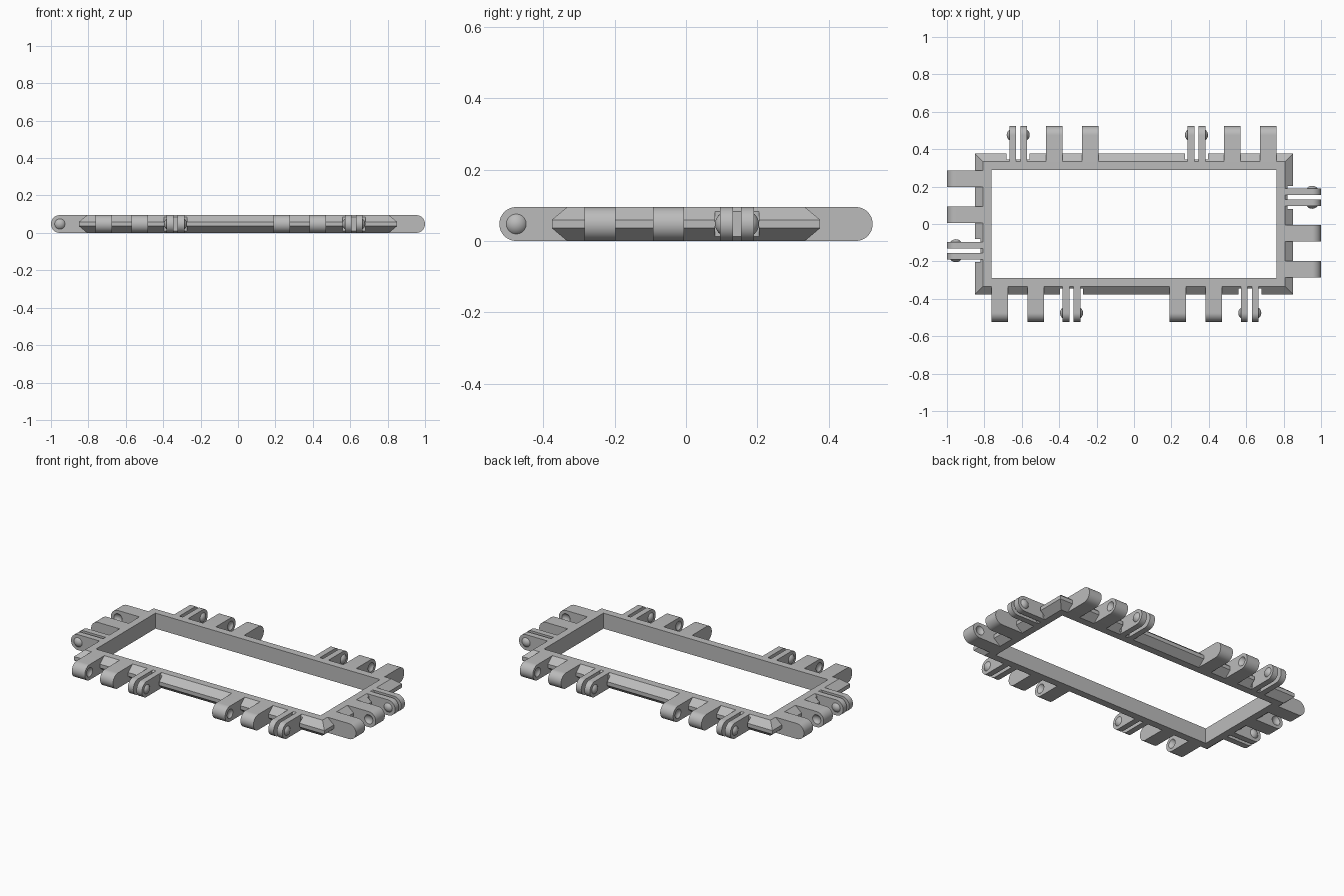
import bpy
import bmesh
from math import cos, sin, pi, radians
from mathutils import Matrix, Vector

cube = bpy.data.objects.get("Cube")
if cube:
    bpy.data.objects.remove(cube, do_unlink=True)

GREY = (0.5, 0.5, 0.5, 1)
grey = bpy.data.materials.new("plain grey")
grey.use_nodes = True
grey.diffuse_color = GREY
grey.node_tree.nodes["Principled BSDF"].inputs["Base Color"].default_value = GREY

H = 0.095                      # overall thickness
R = H / 2                      # radius of the rounded hinge ends
TAB, PLATE, GAP = 0.088, 0.0365, 0.022
DOME_R, DOME_H = 0.035, 0.014  # snap dome sphere and how far it stands out
CLEVIS_HALF = GAP / 2 + PLATE


def make_object(name, bm, matrix=None):
    bmesh.ops.recalc_face_normals(bm, faces=bm.faces)
    mesh = bpy.data.meshes.new(name)
    bm.to_mesh(mesh)
    bm.free()
    if matrix:
        mesh.transform(matrix)
    mesh.materials.append(grey)
    obj = bpy.data.objects.new(name, mesh)
    bpy.context.collection.objects.link(obj)
    return obj


def activate(obj):
    bpy.ops.object.select_all(action="DESELECT")
    obj.select_set(True)
    bpy.context.view_layer.objects.active = obj


def carve(obj, cutter):
    cutter.hide_render = True
    mod = obj.modifiers.new("carve", "BOOLEAN")
    mod.operation = "DIFFERENCE"
    mod.solver = "EXACT"
    mod.object = cutter
    activate(obj)
    bpy.ops.object.modifier_apply(modifier=mod.name)
    bpy.data.objects.remove(cutter, do_unlink=True)


def smooth(obj):
    activate(obj)
    bpy.ops.object.shade_smooth_by_angle(angle=radians(30))


def box(name, center, size, matrix):
    bm = bmesh.new()
    bmesh.ops.create_cube(bm, size=1)
    bmesh.ops.scale(bm, vec=size, verts=bm.verts)
    bmesh.ops.translate(bm, vec=center, verts=bm.verts)
    return make_object(name, bm, matrix)


def knuckle(name, u, width, tip, matrix):
    """Flat bar with a rounded end, pointing along local -y."""
    pivot = tip - R
    outline = [(0.2 - tip, 0), (0.2 - tip, H)]
    for i in range(25):
        a = pi / 2 + pi * i / 24
        outline.append((-pivot + R * cos(a), R + R * sin(a)))
    bm = bmesh.new()
    face = bm.faces.new([bm.verts.new((u - width / 2, y, z)) for y, z in outline])
    ext = bmesh.ops.extrude_face_region(bm, geom=[face])
    moved = [v for v in ext["geom"] if isinstance(v, bmesh.types.BMVert)]
    bmesh.ops.translate(bm, vec=(width, 0, 0), verts=moved)
    return make_object(name, bm, matrix)


def ball(name, center, matrix, keep=None):
    """Sphere for a snap joint; keep=(point, normal) leaves only its cap."""
    bm = bmesh.new()
    turn = Matrix.Translation(center) @ Matrix.Rotation(pi / 2, 4, "Y")
    bmesh.ops.create_uvsphere(bm, u_segments=24, v_segments=24, radius=DOME_R, matrix=turn)
    if keep:
        bmesh.ops.bisect_plane(bm, geom=bm.verts[:] + bm.edges[:] + bm.faces[:],
                               plane_co=keep[0], plane_no=keep[1], clear_inner=True)
    return make_object(name, bm, matrix)


# Rectangular frame with a bevelled outer edge
profile = [(0, 0), (0, H), (0.045, H), (0.088, 0.059), (0.088, 0.036), (0.045, 0)]
bm = bmesh.new()
rings = []
for sx, sy in ((-1, -1), (1, -1), (1, 1), (-1, 1)):
    rings.append([bm.verts.new((sx * (0.762 + d), sy * (0.288 + d), z)) for d, z in profile])
for i in range(4):
    a, b = rings[i], rings[(i + 1) % 4]
    for j in range(len(profile)):
        k = (j + 1) % len(profile)
        bm.faces.new((a[j], b[j], b[k], a[k]))
frame = make_object("frame", bm)


def hinge_set(side, start, tip, matrix):
    """Two socket tabs and one forked clip, evenly spaced along a side."""
    step = 0.192
    pivot = R - tip

    # Socket tabs with a dimple on the faces that look at each other
    for i, sign in enumerate((1, -1)):
        u = start + i * step
        tab = knuckle(side + "_socket_tab", u, TAB, tip, matrix)
        offset = sign * (TAB / 2 + DOME_R - DOME_H)
        carve(tab, ball("dimple_cutter", (u + offset, pivot, R), matrix))
        smooth(tab)

    # Recess in the frame edge behind the forked clip
    u = start + 2 * step
    floor = tip - 0.178
    carve(frame, box("recess_cutter", (u, -floor - 0.1, R),
                     (2 * (CLEVIS_HALF + DOME_H), 0.2, 0.2), matrix))

    # Forked clip with a snap dome on each outer face
    for sign in (-1, 1):
        plate_u = u + sign * (GAP + PLATE) / 2
        smooth(knuckle(side + "_clip_plate", plate_u, PLATE, tip, matrix))
        face_u = u + sign * CLEVIS_HALF
        center = (face_u - sign * (DOME_R - DOME_H), pivot, R)
        keep = (Vector((face_u, 0, 0)), Vector((sign, 0, 0)))
        smooth(ball(side + "_snap_dome", center, matrix, keep))


# Hinge sets: two on each long side, one on each short side
for side, angle, tip, starts in (("front", 0, 0.523, (-0.718, 0.235)),
                                 ("left", 90, 1.0, (-0.241,)),
                                 ("back", 180, 0.523, (-0.718, 0.235)),
                                 ("right", 270, 1.0, (-0.241,))):
    for start in starts:
        hinge_set(side, start, tip, Matrix.Rotation(radians(angle), 4, "Z"))
